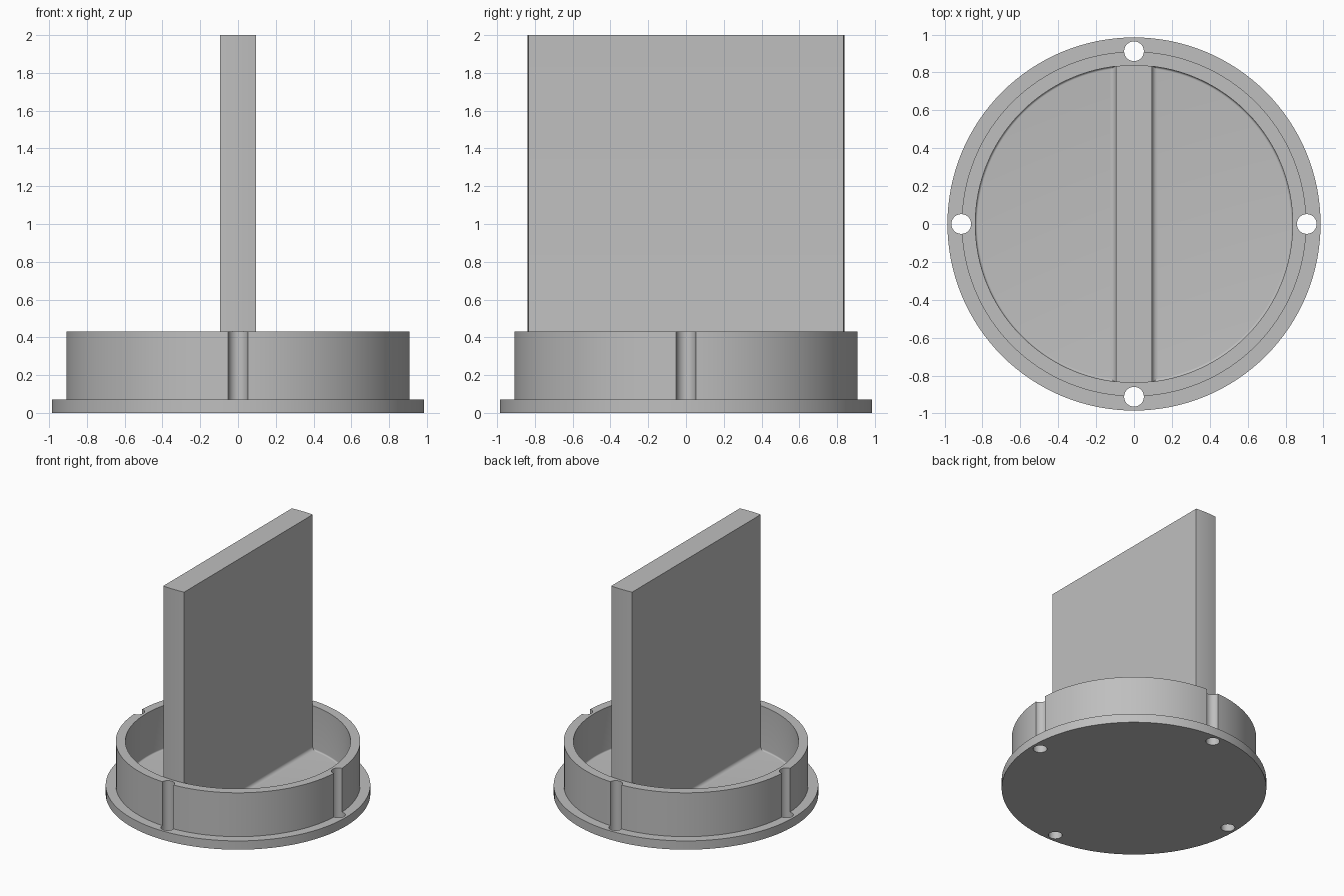
import bpy, bmesh, math
from mathutils import Matrix, Vector

cube = bpy.data.objects.get("Cube")
if cube:
    bpy.data.objects.remove(cube, do_unlink=True)

# Main dimensions
FLANGE_R, WALL_R, INNER_R = 0.985, 0.91, 0.838
FLANGE_H, FLOOR_H, WALL_H, TOP = 0.072, 0.07, 0.432, 2.0
BLADE_X, FILLET, WALL_FILLET = 0.095, 0.028, 0.012
HOLE_R, HOLE_POS = 0.052, 0.912
SEGMENTS = 128

grey = bpy.data.materials.new("plain grey")
grey.use_nodes = True
colour = (0.52, 0.52, 0.52, 1)
grey.diffuse_color = colour
grey.node_tree.nodes["Principled BSDF"].inputs["Base Color"].default_value = colour


def make_object(name, bm):
    bmesh.ops.recalc_face_normals(bm, faces=bm.faces)
    mesh = bpy.data.meshes.new(name)
    bm.to_mesh(mesh)
    bm.free()
    mesh.materials.append(grey)
    obj = bpy.data.objects.new(name, mesh)
    bpy.context.collection.objects.link(obj)
    return obj


def cylinder(name, radius, low, high, x=0, y=0, segments=SEGMENTS):
    bm = bmesh.new()
    bmesh.ops.create_cone(bm, cap_ends=True, segments=segments, radius1=radius,
                          radius2=radius, depth=high - low,
                          matrix=Matrix.Translation((x, y, (low + high) / 2)))
    obj = make_object(name, bm)
    obj.hide_render = True
    return obj


def activate(obj):
    bpy.ops.object.select_all(action='DESELECT')
    obj.select_set(True)
    bpy.context.view_layer.objects.active = obj


def boolean(obj, cutter, operation):
    mod = obj.modifiers.new("cut", 'BOOLEAN')
    mod.operation, mod.object, mod.solver = operation, cutter, 'EXACT'
    activate(obj)
    bpy.ops.object.modifier_apply(modifier=mod.name)
    bpy.data.objects.remove(cutter, do_unlink=True)


def fillet(cx, cz, radius, start, end, steps=6):
    angles = [math.radians(start + (end - start) * i / steps) for i in range(steps + 1)]
    return [(cx + radius * math.cos(a), cz + radius * math.sin(a)) for a in angles]


# Flanged cup, turned from its half section
section = [(0, 0), (FLANGE_R, 0), (FLANGE_R, FLANGE_H), (WALL_R, FLANGE_H),
           (WALL_R, WALL_H), (INNER_R, WALL_H)]
section += fillet(INNER_R - WALL_FILLET, FLOOR_H + WALL_FILLET, WALL_FILLET, 0, -90)
section.append((0, FLOOR_H))
bm = bmesh.new()
verts = [bm.verts.new((r, 0, z)) for r, z in section]
edges = [bm.edges.new(pair) for pair in zip(verts, verts[1:])]
bmesh.ops.spin(bm, geom=verts + edges, cent=(0, 0, 0), axis=(0, 0, 1),
               angle=math.tau, steps=SEGMENTS)
bmesh.ops.remove_doubles(bm, verts=bm.verts, dist=0.0001)
cup = make_object("flanged_cup", bm)

# Four holes through the flange that also groove the wall
for i in range(4):
    a = i * math.pi / 2
    drill = cylinder("drill", HOLE_R, -0.1, WALL_H + 0.1,
                     HOLE_POS * math.cos(a), HOLE_POS * math.sin(a), 40)
    boolean(cup, drill, 'DIFFERENCE')

# Upright blade with a filleted foot and rounded ends
right = [(BLADE_X, TOP)]
right += fillet(BLADE_X + FILLET, FLOOR_H + FILLET, FILLET, 180, 270)
right.append((BLADE_X + FILLET, FLOOR_H - 0.03))
outline = right + [(-x, z) for x, z in reversed(right)]
bm = bmesh.new()
face = bm.faces.new([bm.verts.new((x, -1, z)) for x, z in outline])
extruded = bmesh.ops.extrude_face_region(bm, geom=[face])["geom"]
bmesh.ops.translate(bm, vec=Vector((0, 2, 0)),
                    verts=[g for g in extruded if isinstance(g, bmesh.types.BMVert)])
blade = make_object("upright_blade", bm)
boolean(blade, cylinder("blade_trim", INNER_R + 0.001, -0.1, TOP + 0.1), 'INTERSECT')

for obj in (cup, blade):
    activate(obj)
    bpy.ops.object.shade_smooth_by_angle(angle=math.radians(30))
